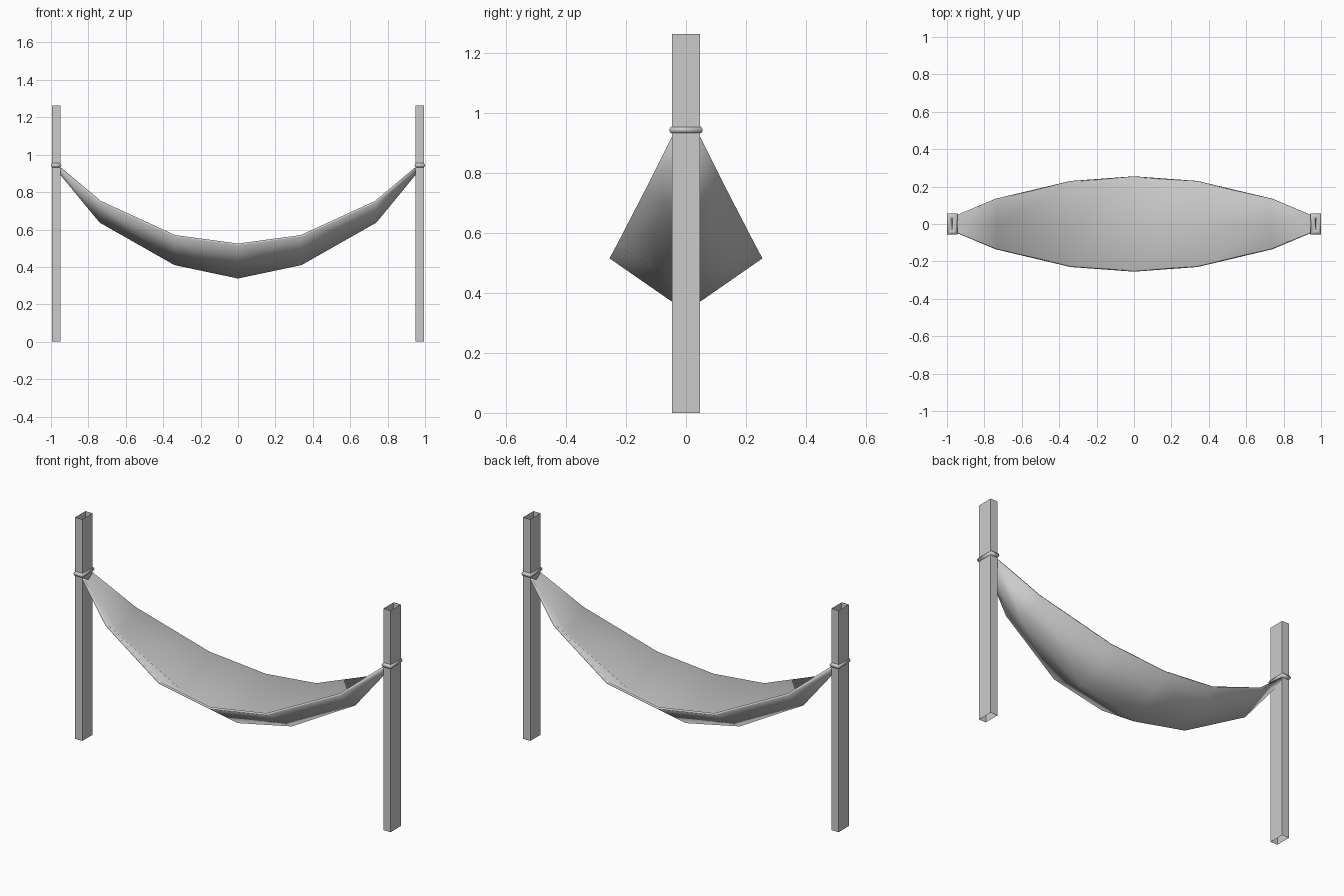
import bpy
import math

if "Cube" in bpy.data.objects:
    bpy.data.objects.remove(bpy.data.objects["Cube"], do_unlink=True)

grey = bpy.data.materials.new("light_grey")
grey.use_nodes = True
grey.diffuse_color = (0.6, 0.6, 0.6, 1)
grey.node_tree.nodes["Principled BSDF"].inputs["Base Color"].default_value = grey.diffuse_color


def lofted(name, rings, close_along, close_around, smooth):
    """Skin a sequence of equally sized point rows with quads."""
    n, m = len(rings), len(rings[0])
    faces = []
    for i in range(n if close_along else n - 1):
        for j in range(m if close_around else m - 1):
            k, l = (i + 1) % n, (j + 1) % m
            faces.append((i * m + j, i * m + l, k * m + l, k * m + j))
    mesh = bpy.data.meshes.new(name)
    mesh.from_pydata([p for ring in rings for p in ring], [], faces)
    mesh.materials.append(grey)
    mesh.polygons.foreach_set("use_smooth", [smooth] * len(faces))
    obj = bpy.data.objects.new(name, mesh)
    bpy.context.collection.objects.link(obj)
    return obj


CORNERS = [(-1, -1), (1, -1), (1, 1), (-1, 1)]
POST_X, HALF_X, HALF_Y, HEIGHT = 0.972, 0.0225, 0.046, 1.263
ROPE_Z, ROPE_R = 0.943, 0.014

for side, sign in (("left", 1), ("right", -1)):
    # Open square tube
    post = [[(sign * POST_X + sx * HALF_X, sy * HALF_Y, z) for sx, sy in CORNERS]
            for z in (0, HEIGHT)]
    lofted(side + "_post", post, False, True, False)

    # Rope loop mitred round the post
    loop = []
    for sx, sy in CORNERS:
        ring = []
        for s in range(8):
            a = math.tau * s / 8
            out = ROPE_R * math.cos(a) - ROPE_R
            ring.append((sign * POST_X + sx * (0.028 + out),
                         sy * (0.056 + out), ROPE_Z + ROPE_R * math.sin(a)))
        loop.append(ring)
    # Reverse rows so the outside of the rope faces outward
    lofted(side + "_rope_loop", loop[::-1], True, True, True)

# Hammock cloth: distance along, half width, rim height, keel height
half = [(0, 0.255, 0.515, 0.338), (0.34, 0.23, 0.561, 0.41),
        (0.74, 0.135, 0.745, 0.637), (0.952, 0.046, 0.922, 0.895)]
stations = [(-x, w, r, k) for x, w, r, k in half[:0:-1]] + half
rows = [[(x, -w, r), (x, 0, k), (x, w, r)] for x, w, r, k in stations]
cloth = lofted("hammock_cloth", rows, False, False, True)
thick = cloth.modifiers.new("thickness", 'SOLIDIFY')
thick.thickness = 0.012
thick.offset = -1
